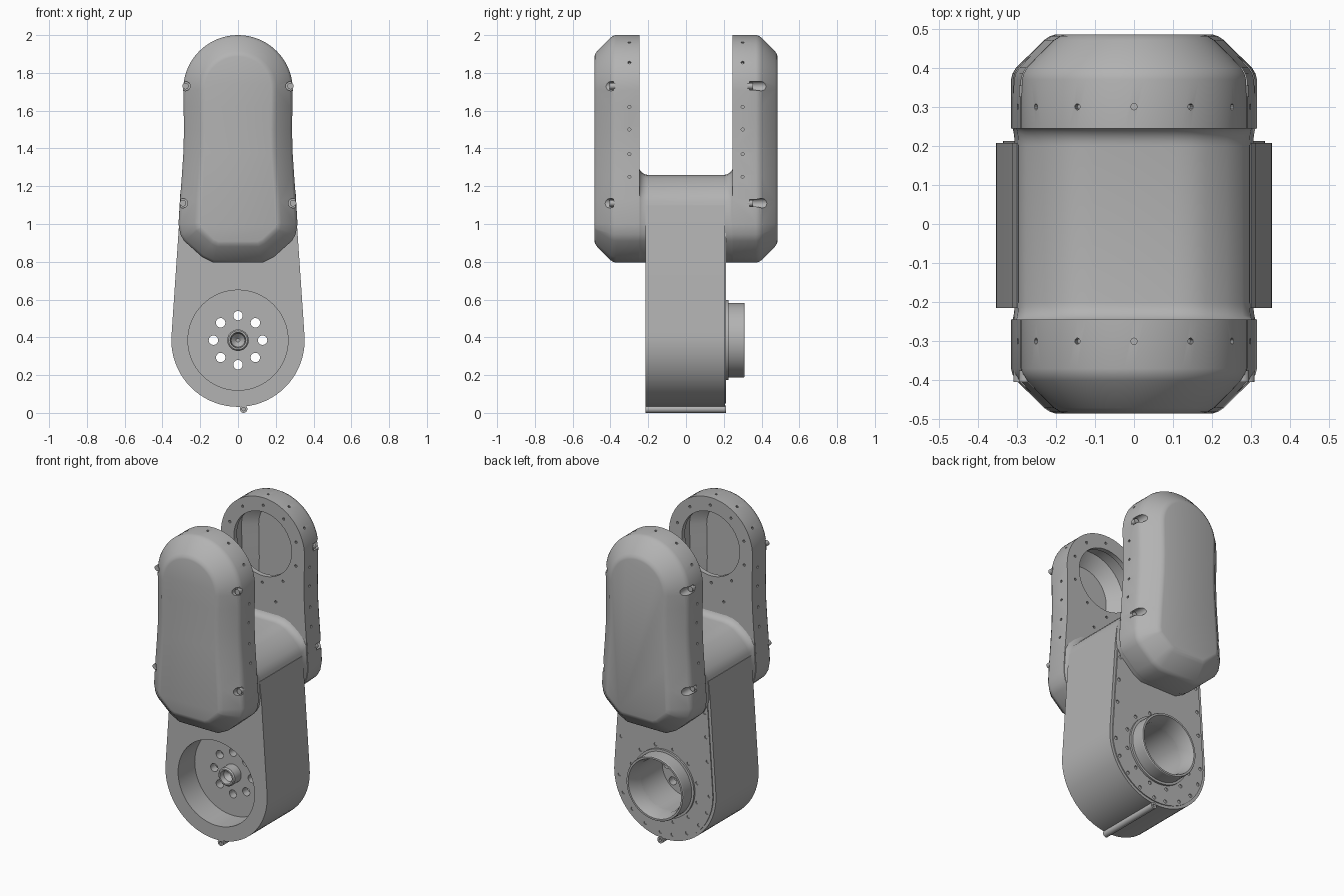
import bpy, bmesh, math
from mathutils import Vector

cube = bpy.data.objects.get("Cube")
if cube:
    bpy.data.objects.remove(cube)

grey = bpy.data.materials.new("satin_grey")
grey.use_nodes = True
grey.diffuse_color = (0.45, 0.45, 0.45, 1)
grey.node_tree.nodes["Principled BSDF"].inputs["Base Color"].default_value = (0.45, 0.45, 0.45, 1)

HUB, EYE = 0.385, 1.71   # heights of the lower and upper joint axes


def finish(name, bm):
    bmesh.ops.recalc_face_normals(bm, faces=bm.faces)
    mesh = bpy.data.meshes.new(name)
    bm.to_mesh(mesh)
    bm.free()
    mesh.materials.append(grey)
    ob = bpy.data.objects.new(name, mesh)
    bpy.context.collection.objects.link(ob)
    return ob


def loft(name, rings):
    """Skin a list of equal-length rings and cap both ends."""
    bm = bmesh.new()
    rows = [[bm.verts.new(p) for p in ring] for ring in rings]
    n = len(rows[0])
    for a, b in zip(rows, rows[1:]):
        for i in range(n):
            j = (i + 1) % n
            bm.faces.new((a[i], a[j], b[j], b[i]))
    bm.faces.new(rows[0])
    bm.faces.new(rows[-1])
    return finish(name, bm)


def at_y(profile, y):
    return [(x, y, z) for x, z in profile]


def circle(r, z=HUB, n=64):
    return [(r * math.cos(2 * math.pi * i / n), z + r * math.sin(2 * math.pi * i / n)) for i in range(n)]


def turned(name, steps, z=HUB):
    """Round part about a y axis, from (y, radius) steps."""
    return loft(name, [at_y(circle(r, z), y) for y, r in steps])


def pegs(name, items, r, n=16):
    """Several cylinders in one mesh, each from point a to point b."""
    bm = bmesh.new()
    for a, b in items:
        a, b = Vector(a), Vector(b)
        rot = (b - a).to_track_quat('Z', 'Y').to_matrix().to_4x4()
        rot.translation = (a + b) / 2
        bmesh.ops.create_cone(bm, cap_ends=True, segments=n, radius1=r, radius2=r,
                              depth=(b - a).length, matrix=rot)
    return finish(name, bm)


def cut(ob, cutter):
    mod = ob.modifiers.new("cut", 'BOOLEAN')
    mod.operation, mod.solver, mod.object = 'DIFFERENCE', 'EXACT', cutter
    bpy.context.view_layer.objects.active = ob
    bpy.ops.object.modifier_apply(modifier=mod.name)
    bpy.data.objects.remove(cutter)


def inset(profile, d):
    """Mitred inward offset of a counter-clockwise outline."""
    out, n = [], len(profile)
    for i in range(n):
        p, q, s = (Vector(profile[k % n]) for k in (i - 1, i, i + 1))
        u, v = (q - p).normalized(), (s - q).normalized()
        nu, nv = Vector((-u.y, u.x)), Vector((-v.y, v.x))
        out.append(tuple(q + (nu + nv) * d / (1 + nu.dot(nv))))
    return out


def mirrored(right):
    """Close a right-hand outline, given from bottom to top."""
    return right + [(-x, z) for x, z in reversed(right) if x > 1e-6]


# Outlines seen from the front
foot = [(0.13, 0.795), (0.19, 0.825), (0.285, 0.91), (0.305, 0.945), (0.315, 1.0)]
waist = [(0.307, 1.13), (0.297, 1.26), (0.289, 1.38), (0.286, 1.5), (0.288, 1.62)]
crown = [(0.29 * math.cos(a), EYE + 0.29 * math.sin(a))
         for a in [math.radians(5 * i) for i in range(18)]] + [(0, 2.0)]
prong_outline = mirrored(foot + waist + crown)
body_outline = mirrored([(0, HUB - 0.353)] + [
    (0.353 * math.cos(a), HUB + 0.353 * math.sin(a))
    for a in [math.radians(5 * i) for i in range(-17, 2)]] + [(0.312, 1.0), (0.3, 1.1)])

# Lower body with the front cup, the hub web and its bolt circle
body = loft("lower_body", [at_y(body_outline, y) for y in (-0.215, 0.207)])
cut(body, turned("cutter", [(-0.3, 0.265), (-0.05, 0.265)]))


def bore():
    return turned("cutter", [(0.0, 0.165), (0.255, 0.165), (0.32, 0.187)])


def around(r, n, z=HUB, turn=0.0):
    angles = [turn + 2 * math.pi * i / n for i in range(n)]
    return [(r * math.cos(a), z + r * math.sin(a)) for a in angles]


cut(body, bore())
cut(body, pegs("cutter", [((x, -0.1, z), (x, 0.05, z)) for x, z in around(0.13, 8)], 0.025, 24))

# Hub boss with a conical centre
boss = turned("hub_boss", [(-0.045, 0.057), (-0.112, 0.057), (-0.12, 0.05)])
cut(boss, turned("cutter", [(-0.13, 0.043), (-0.09, 0.036), (-0.065, 0.01)]))

# Rear cover plate with screw holes
cover = loft("rear_cover", [at_y(inset(body_outline, 0.018), y) for y in (0.19, 0.213)])
cut(cover, bore())
rim = [p for p in inset(body_outline, 0.04)[1::4] if p[1] < 0.5]
rim += [(s * (0.312 - 0.07 * (z - 0.42)), z) for s in (-1, 1) for z in (0.6, 0.75, 0.9)]
spots = rim + around(0.235, 12, turn=0.26)
cut(cover, pegs("cutter", [((x, 0.2, z), (x, 0.25, z)) for x, z in spots], 0.011, 12))

# Rear bearing collar
collar = turned("rear_collar", [(0.195, 0.212), (0.225, 0.212), (0.226, 0.198), (0.305, 0.198), (0.31, 0.195)])
cut(collar, bore())

# Small rod along the underside
rod = pegs("underside_rod", [((0.03, -0.215, 0.02), (0.03, 0.213, 0.02))], 0.02, 24)
cut(rod, pegs("cutter", [((0.03, y, 0.02), (0.03, y * 1.2, 0.02)) for y in (-0.2, 0.2)], 0.009))

# Saddle joining the two prongs, with fillets rising into them
saddle_top = [(0.305, 1.12), (0.285, 1.16), (0.245, 1.2), (0.19, 1.24), (0.15, 1.255), (0.11, 1.26)]
rings = []
fillet = [(0.2 + 0.05 * math.sin(a), 0.05 * (1 - math.cos(a)))
          for a in [math.radians(15 * i) for i in range(7)]]
for y, rise in [(-y, r) for y, r in reversed(fillet)] + fillet:
    w = 0.97 + 0.6 * rise
    top = [(x, z + rise) for x, z in saddle_top]
    rings.append([(x * w, y, z) for x, z in mirrored(foot + top)])
saddle = loft("saddle", rings)

# Prongs: rounded chamfer outside, hollow inside, open at the joint
chamfer = [(0, 0.113), (0.004, 0.1), (0.014, 0.085), (0.085, 0.013), (0.1, 0.004), (0.115, 0), (0.24, 0)]
hollow = [(0.03, 0.115), (0.1, 0.045), (0.21, 0.045)]
parts = [body, boss, cover, collar, rod, saddle]
for side, name, pocket_end in ((-1, "front", 0.385), (1, "rear", 0.335)):
    def shell(label, steps):
        return loft(label, [at_y(inset(prong_outline, d), side * (0.485 - t)) for t, d in steps])
    prong = shell(name + "_prong", chamfer)
    cut(prong, shell("cutter", hollow))
    cut(prong, turned("cutter", [(side * 0.2, 0.2), (side * 0.3, 0.2)], EYE))
    # Screw pockets on the edges
    seats = [(s * x, z) for s in (-1, 1) for x, z in ((0.278, 1.73), (0.292, 1.11))]
    cut(prong, pegs("cutter", [((x, side * 0.435, z), (x, side * pocket_end, z)) for x, z in seats], 0.025, 24))
    screws = pegs(name + "_screws", [((x, side * (pocket_end + 0.02), z), (x, side * (pocket_end - 0.01), z))
                                     for x, z in seats], 0.017)
    # Small fixing holes on the inner face and around the edge
    face = around(0.242, 10, EYE, 0.3) + [(s * 0.09, 1.37) for s in (-1, 1)]
    holes = [((x, side * 0.23, z), (x, side * 0.262, z)) for x, z in face]
    for s in (-1, 1):
        holes += [((s * 0.27, side * 0.3, z), (s * 0.33, side * 0.3, z)) for z in (1.25, 1.37, 1.5, 1.62)]
    for a in [math.radians(d) for d in (30, 60, 90, 120, 150)]:
        c, k = math.cos(a), math.sin(a)
        holes.append(((0.275 * c, side * 0.3, EYE + 0.275 * k), (0.32 * c, side * 0.3, EYE + 0.32 * k)))
    cut(prong, pegs("cutter", holes, 0.008, 10))
    parts += [prong, screws]

# Smooth shading with crisp edges
bpy.ops.object.select_all(action='DESELECT')
for ob in parts:
    ob.select_set(True)
bpy.context.view_layer.objects.active = parts[0]
bpy.ops.object.shade_smooth_by_angle(angle=math.radians(28))
